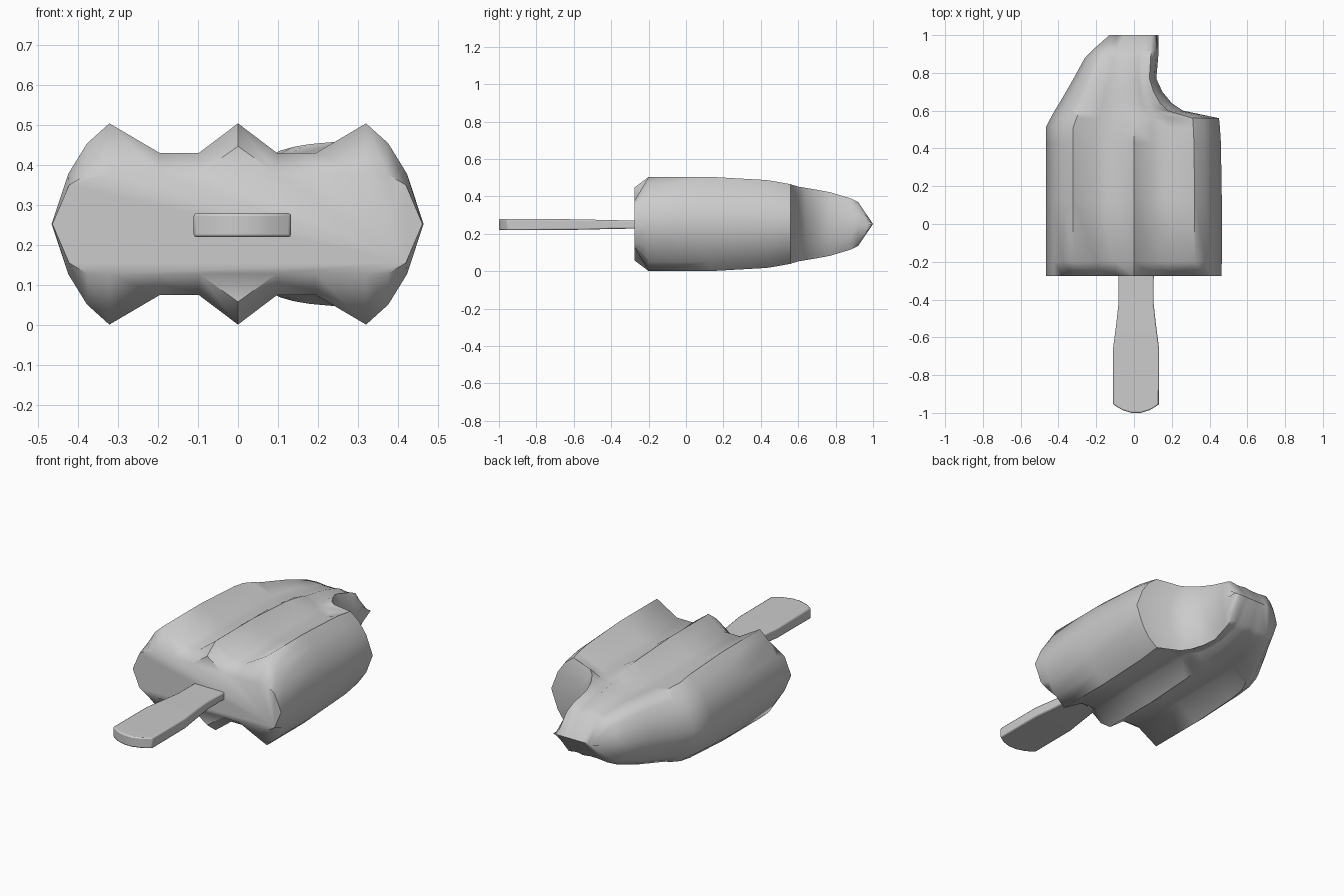
import bpy, bmesh

if "Cube" in bpy.data.objects:
    bpy.data.objects.remove(bpy.data.objects["Cube"])

MID = 0.2525  # height of the horizontal symmetry plane


def finish(name, bm, angle):
    bmesh.ops.remove_doubles(bm, verts=bm.verts, dist=0.0005)
    bmesh.ops.recalc_face_normals(bm, faces=bm.faces)
    me = bpy.data.meshes.new(name)
    bm.to_mesh(me)
    bm.free()
    ob = bpy.data.objects.new(name, me)
    bpy.context.collection.objects.link(ob)
    bpy.ops.object.select_all(action='DESELECT')
    ob.select_set(True)
    bpy.context.view_layer.objects.active = ob
    bpy.ops.object.shade_smooth_by_angle(angle=angle)
    return ob


def loft(bm, rings):
    loops = [[bm.verts.new(p) for p in ring] for ring in rings]
    n = len(loops[0])
    for a, b in zip(loops, loops[1:]):
        for i in range(n):
            j = (i + 1) % n
            bm.faces.new((a[i], a[j], b[j], b[i]))
    return loops


# Ice body: ridged cross-section (width fraction, ridge weight, groove weight)
HALF = [(1, 0, 0), (.91, .5, 0), (.81, .8, 0), (.69, 1, 0),
        (.42, 0, 1), (.21, 0, 1), (0, 1, 0)]
UPPER = HALF + [(-u, r, g) for u, r, g in HALF[-2::-1]]


def body_ring(y, left, right, ridge, groove, flat=None):
    top = []
    for u, r, g in UPPER:
        h = r * ridge + g * groove
        if flat and u != 0:
            h = min(h, flat)
        top.append((u * (right if u > 0 else left), h))
    pts = [(x, y, MID + h) for x, h in top]
    return pts + [(x, y, MID - h) for x, h in top[-2:0:-1]]


# Stations: y, left width, right width (bitten corner), ridge and groove height
STATIONS = [
    (-.20, .467, .465, .252, .178), (.13, .467, .465, .252, .178),
    (.43, .467, .46, .235, .175), (.51, .467, .455, .222, .172),
    (.56, .442, .45, .212, .17), (.60, .42, .26, .2, .168),
    (.64, .395, .20, .193, .165), (.70, .36, .15, .183, .16),
    (.77, .32, .118, .17, .152), (.88, .26, .128, .137, .128),
    (.92, .22, .13, .118, .112), (1.0, .13, .13, 0, 0)]
bm = bmesh.new()
rings = [body_ring(-.275, .465, .462, .195, .125, .125)]
rings += [body_ring(*s) for s in STATIONS]
loops = loft(bm, rings)
bm.faces.new(loops[0])
# The tip closes to a line when doubles are merged
for i in range(1, len(UPPER) - 1):
    bmesh.ops.pointmerge(bm, verts=[loops[-1][i], loops[-1][-i]],
                         merge_co=loops[-1][i].co)
finish("ice_body", bm, 1.0)

# Wooden stick: y, half width, half thickness
STICK = [(-.15, .10, .022), (-.30, .093, .022), (-.42, .093, .024),
         (-.53, .105, .027), (-.66, .122, .029), (-.955, .122, .03)]
COLS = [-1, -.6, -.2, .2, .6, 1]
bm = bmesh.new()
rings = []
for y, w, t in STICK:
    end = y < -.9
    top = [(.011 + w * u, y - (.045 * (1 - u * u) / .96 if end else 0), MID - .003 + t)
           for u in COLS]
    rings.append(top + [(x, yy, 2 * (MID - .003) - z) for x, yy, z in reversed(top)])
loops = loft(bm, rings)
bm.faces.new(loops[0])
n = len(COLS)
for i in range(n - 1):
    a = loops[-1]
    bm.faces.new((a[i], a[i + 1], a[-2 - i], a[-1 - i]))
stick = finish("stick", bm, 0.7)
bev = stick.modifiers.new("soft_edges", 'BEVEL')
bev.width = 0.007
bev.segments = 2
bev.limit_method = 'ANGLE'
bev.angle_limit = 0.9
